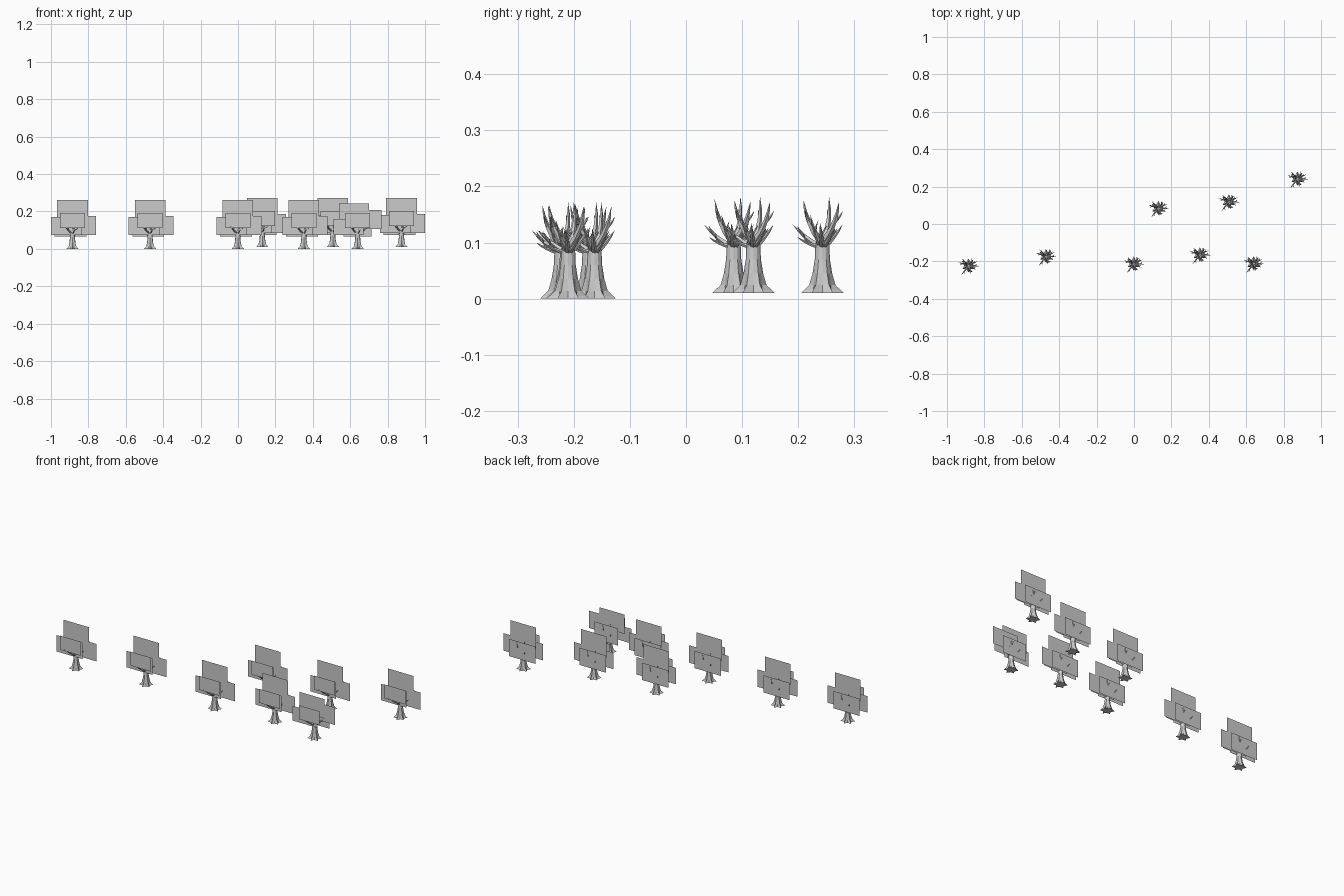
import bpy, bmesh, math
from mathutils import Vector

if "Cube" in bpy.data.objects:
    bpy.data.objects.remove(bpy.data.objects["Cube"])


def ring(bm, center, axis, radius, sides):
    """Ring of vertices perpendicular to axis."""
    q = axis.to_track_quat('Z', 'Y')
    return [bm.verts.new(center + q @ Vector((radius * math.cos(2 * math.pi * i / sides),
                                              radius * math.sin(2 * math.pi * i / sides), 0)))
            for i in range(sides)]


def bridge(bm, a, b):
    n = len(a)
    for i in range(n):
        bm.faces.new((a[i], a[(i + 1) % n], b[(i + 1) % n], b[i]))


def limb(bm, start, tip, r, bend, sides=5, steps=4):
    """Tapered branch that leaves outward, then curls to its pointed tip."""
    start, tip = Vector(start), Vector(tip)
    mid = (start + tip) / 2 + Vector(bend)
    at = lambda t: start * (1 - t) ** 2 + mid * 2 * t * (1 - t) + tip * t * t
    prev = None
    for k in range(steps):
        t = k / steps
        cur = ring(bm, at(t), at(t + 0.05) - at(t - 0.05), r * (1 - 0.8 * t), sides)
        if prev:
            bridge(bm, prev, cur)
        prev = cur
    end = bm.verts.new(tip)
    for i in range(sides):
        bm.faces.new((prev[i], prev[(i + 1) % sides], end))
    return at


def make_trunk():
    bm = bmesh.new()
    # flared trunk with a star of roots at the foot
    sides, prev = 12, None
    for z, r, flare in [(0, .028, .010), (.005, .024, .009), (.014, .0195, .004), (.035, .0165, .001),
                        (.06, .0135, 0), (.085, .0125, 0), (.102, .009, 0)]:
        cur = []
        for i in range(sides):
            a = 2 * math.pi * i / sides
            rr = r + (flare if i % 2 else -flare * .6)
            cur.append(bm.verts.new((rr * math.cos(a), rr * math.sin(a), z)))
        if prev:
            bridge(bm, prev, cur)
        else:
            bm.faces.new(cur[::-1])
        prev = cur
    bm.faces.new(prev)
    # main branches: tip position and root radius
    tips = [(-.040, -.053, .122, .006), (.012, -.034, .167, .007), (-.015, .012, .172, .007),
            (.025, .030, .164, .007), (-.035, .036, .122, .0055), (.048, .022, .115, .005),
            (.057, -.004, .125, .006), (-.055, .018, .116, .0055), (.010, -.045, .100, .0045),
            (.040, -.022, .140, .0055)]
    for x, y, z, r in tips:
        d = Vector((x, y, 0)).normalized()
        start = d * .004 + Vector((0, 0, .082 if z < .15 else .092))
        out = .012 if z > .15 else .004
        at = limb(bm, start, (x, y, z), r, d * out + Vector((0, 0, -.004)))
        # side twig
        p = at(.5)
        side = Vector((-d.y, d.x, 0))
        limb(bm, p, p + d * .010 + side * .012 + Vector((0, 0, .020)), r * .5, d * .004, 4, 3)
    bmesh.ops.recalc_face_normals(bm, faces=bm.faces)
    me = bpy.data.meshes.new("trunk")
    bm.to_mesh(me)
    bm.free()
    return me


def make_cards(cards):
    """Upright foliage planes: x0, x1, z0, z1, y."""
    bm = bmesh.new()
    for x0, x1, z0, z1, y in cards:
        bm.faces.new([bm.verts.new(v) for v in ((x0, y, z0), (x1, y, z0), (x1, y, z1), (x0, y, z1))])
    me = bpy.data.meshes.new("foliage_cards")
    bm.to_mesh(me)
    bm.free()
    return me


trunk = make_trunk()
leaves_a = make_cards([(-.082, .082, .14, .262, .002), (-.115, .05, .075, .17, -.014),
                       (-.04, .126, .075, .176, .005), (-.067, .067, .112, .193, -.05),
                       (-.095, .075, .065, .165, .027)])
leaves_b = make_cards([(-.10, .06, .13, .242, .002), (-.13, .03, .075, .16, -.018),
                       (-.04, .126, .107, .208, .008), (-.067, .067, .112, .193, -.05),
                       (-.075, .075, .065, .165, .027)])

# tree positions; the back row sits slightly higher
places = [(-.885, -.222, 0), (-.47, -.172, 0), (-.001, -.212, 0), (.352, -.163, 0), (.64, -.21, 0),
          (.13, .085, .01), (.507, .12, .01), (.874, .243, .01)]
for n, pos in enumerate(places, 1):
    for name, me in (("tree_trunk", trunk), ("tree_foliage", leaves_b if n == 5 else leaves_a)):
        ob = bpy.data.objects.new(f"{name}_{n}", me)
        ob.location = pos
        bpy.context.collection.objects.link(ob)
